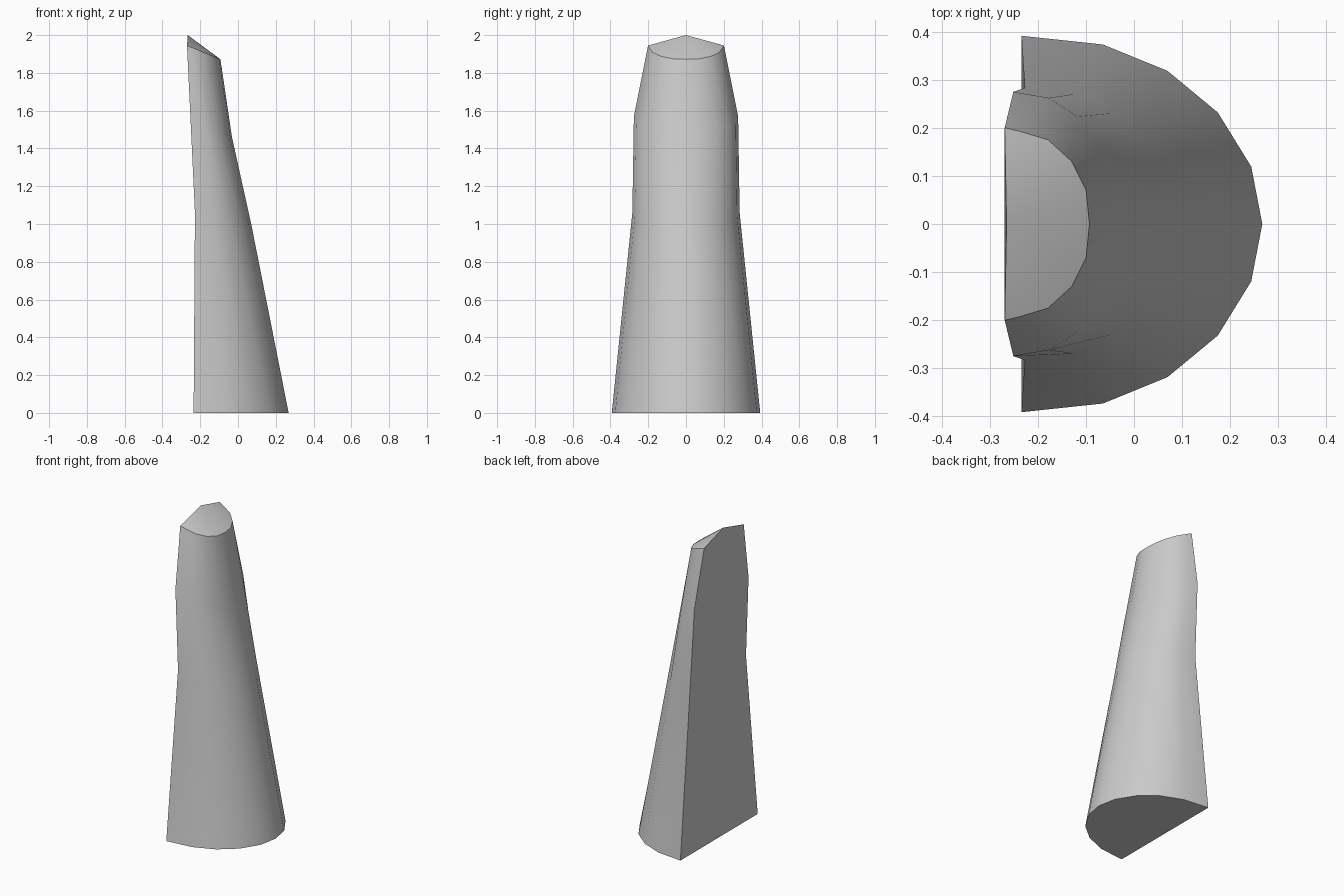
import bpy, bmesh

if "Cube" in bpy.data.objects:
    bpy.data.objects.remove(bpy.data.objects["Cube"])

# Half-round cross-section, from flat back edge to front centre (depth, half width)
BASE = [(0, 1), (.338, .954), (.606, .814), (.815, .593), (.954, .305), (1, 0)]
TIP = [(0, 1), (.17, .965), (.51, .875), (.79, .65), (.96, .35), (1, 0)]

# Rings: profile, back x, front x, half width, back z, front z
RINGS = [
    (BASE, -.235, .268, .393, 0, 0),
    (BASE, -.228, .070, .284, 1.06, 1.0),
    (BASE, -.252, -.032, .276, 1.57, 1.46),
    (TIP, -.270, -.093, .201, 1.945, 1.872),
]

bm = bmesh.new()


def make_ring(profile, xb, xf, w, zb, zf):
    pts = [(d, y) for d, y in profile] + [(d, -y) for d, y in profile[-2::-1]]
    return [bm.verts.new((xb + (xf - xb) * d, w * y, zb + (zf - zb) * d)) for d, y in pts]


rings = [make_ring(*r) for r in RINGS]

# Curved front skin and flat back
for a, b in zip(rings, rings[1:]):
    for i in range(len(a) - 1):
        bm.faces.new((a[i], a[i + 1], b[i + 1], b[i]))
for a, b in zip(rings[:2], rings[1:3]):
    bm.faces.new((a[-1], a[0], b[0], b[-1]))

# Peaked slanting tip, joined to the upper back
peak = bm.verts.new((-.266, 0, 2.0))
tip = rings[-1]
for i in range(len(tip) - 1):
    bm.faces.new((tip[i], tip[i + 1], peak))
bm.faces.new((rings[2][-1], rings[2][0], tip[0], peak, tip[-1]))

# Flat underside
bm.faces.new(rings[0])
bmesh.ops.recalc_face_normals(bm, faces=bm.faces)

mesh = bpy.data.meshes.new("tapered_spike")
bm.to_mesh(mesh)
bm.free()
spike = bpy.data.objects.new("tapered_spike", mesh)
bpy.context.collection.objects.link(spike)
bpy.context.view_layer.objects.active = spike
spike.select_set(True)
bpy.ops.object.shade_smooth_by_angle(angle=.55)
